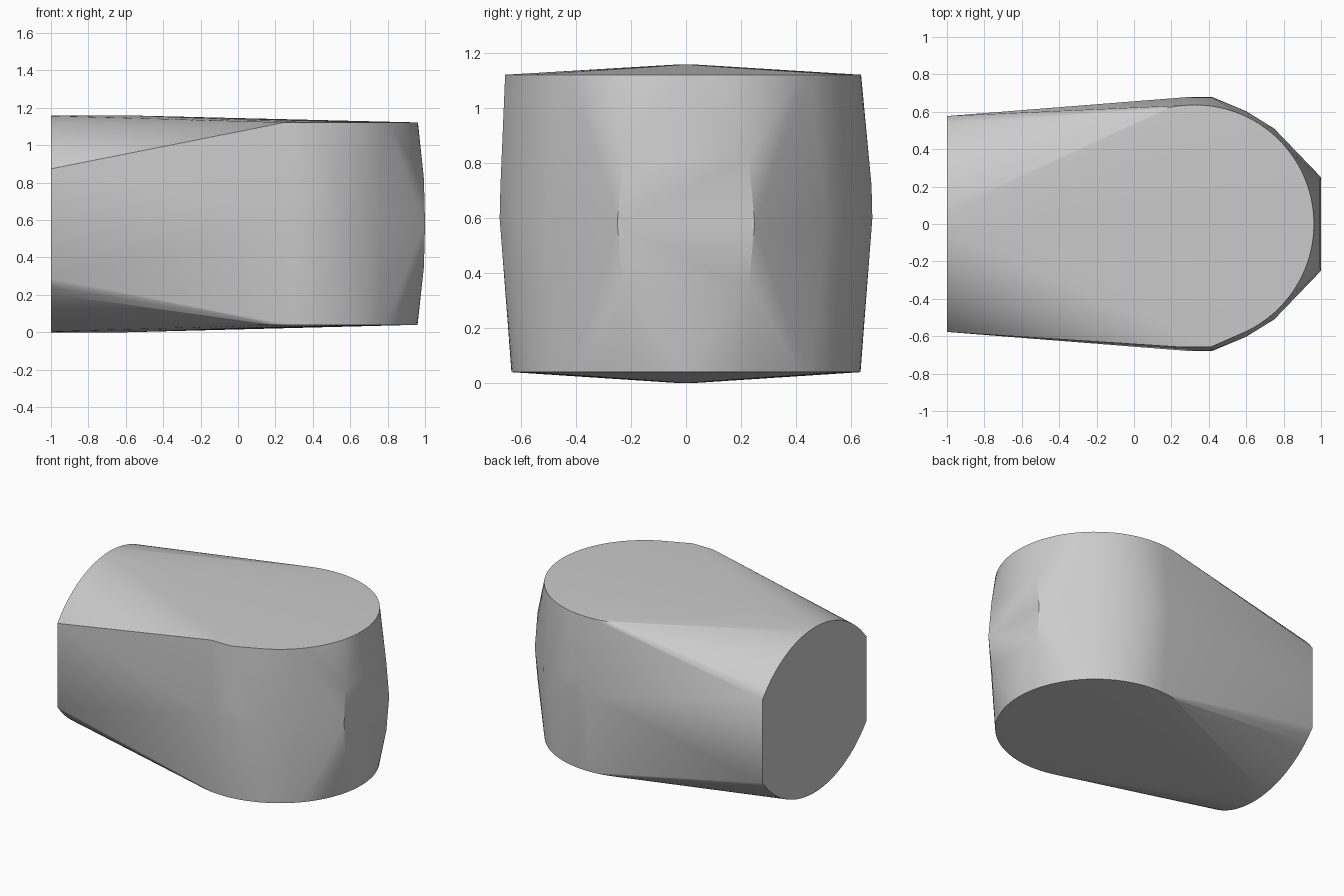
import bpy, bmesh, math

cube = bpy.data.objects.get("Cube")
if cube:
    bpy.data.objects.remove(cube, do_unlink=True)

grey = bpy.data.materials.new("plain grey")
grey.use_nodes = True
colour = (0.6, 0.6, 0.6, 1)
grey.diffuse_color = colour
grey.node_tree.nodes["Principled BSDF"].inputs["Base Color"].default_value = colour

MID = 0.58  # half height of the block


def rim(z, radius, centre=0.325, steps=96):
    """Horizontal circle of the upright rounded end."""
    return [(centre + radius * math.cos(math.tau * i / steps),
             radius * math.sin(math.tau * i / steps), z) for i in range(steps)]


def end_arc(sign, half_width=0.577, radius=0.725, steps=32):
    """Shallow arc closing the flat end above or below."""
    points = []
    for i in range(steps + 1):
        y = half_width * (2 * i / steps - 1)
        rise = math.sqrt(radius ** 2 - y ** 2) - radius + MID
        points.append((-1, y, MID + sign * rise))
    return points


# Flat top and bottom rims, and the arched flat end
points = rim(1.122, 0.637) + rim(0.04, 0.635)
for sign in (1, -1):
    points += end_arc(sign)
    points.append((-0.6, 0, MID + sign * MID))

# Bulging waist and blunt nose, mirrored front to back
for side in (1, -1):
    points += [(x, side * y, z) for x, y, z in (
        (0.28, 0.678, 0.6), (0.42, 0.678, 0.6), (0.42, 0.675, 0.72),
        (0.6, 0.603, 0.6), (0.75, 0.51, 0.6),
        (0.994, 0.228, 0.82), (1, 0.25, 0.58), (0.994, 0.228, 0.35))]

# Slightly wider upper front shoulder
points += [(0.25, -0.658, 1.122), (0.41, -0.658, 1.122)]

# Stretch one convex skin over all the sections
bm = bmesh.new()
for p in points:
    bm.verts.new(p)
hull = bmesh.ops.convex_hull(bm, input=bm.verts[:])
loose = {g for g in hull["geom_interior"] + hull["geom_unused"]
         if isinstance(g, bmesh.types.BMVert)}
bmesh.ops.delete(bm, geom=list(loose), context="VERTS")
bmesh.ops.recalc_face_normals(bm, faces=bm.faces[:])

mesh = bpy.data.meshes.new("tapered_block")
bm.to_mesh(mesh)
bm.free()
mesh.materials.append(grey)
block = bpy.data.objects.new("tapered_block", mesh)
bpy.context.collection.objects.link(block)

# Smooth skin with crisp rims
bpy.context.view_layer.objects.active = block
block.select_set(True)
bpy.ops.object.shade_smooth_by_angle(angle=math.radians(30))
